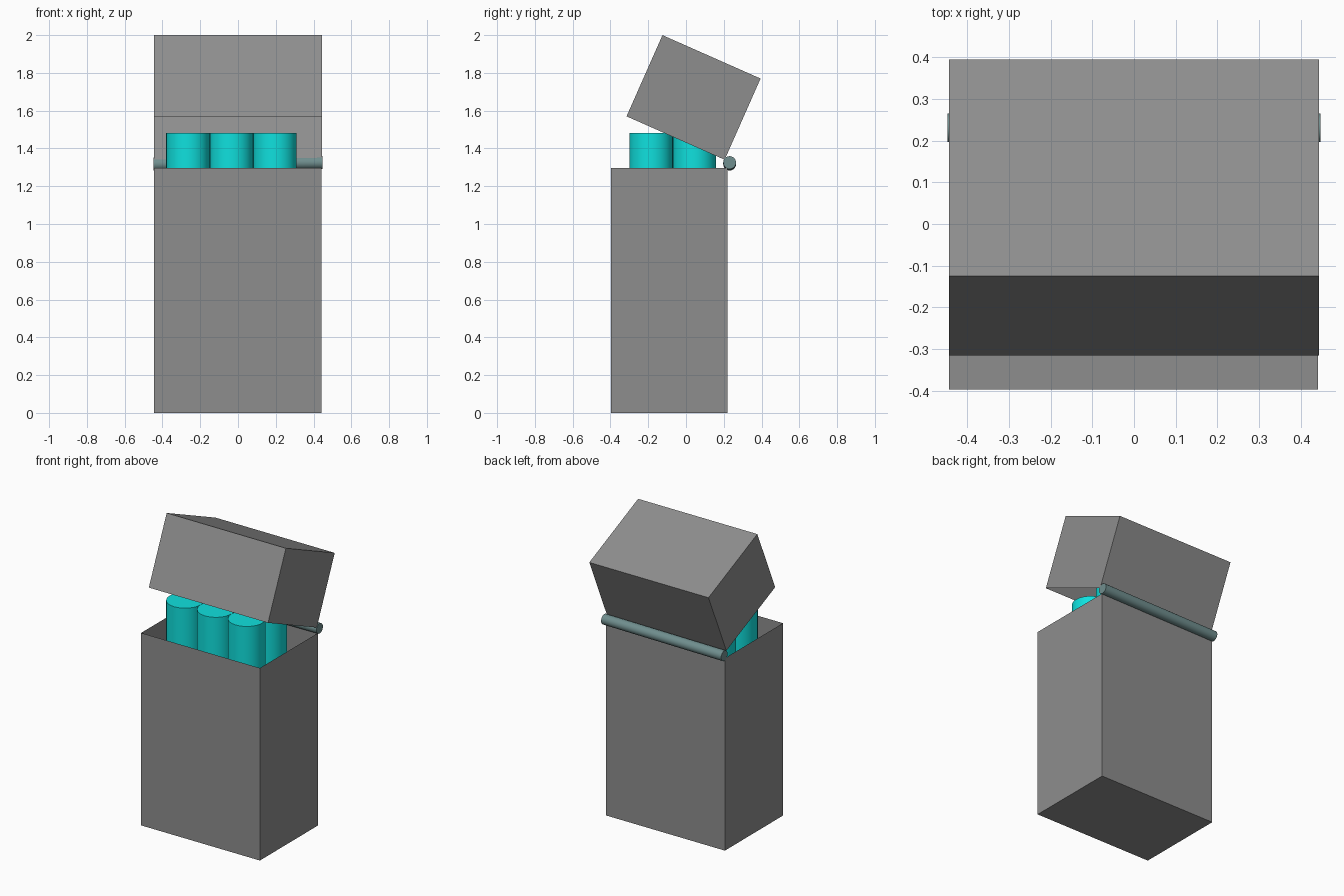
import bpy, bmesh, math
from mathutils import Matrix, Vector

if "Cube" in bpy.data.objects:
    bpy.data.objects.remove(bpy.data.objects["Cube"])


def material(name, rgb):
    m = bpy.data.materials.new(name)
    m.diffuse_color = (*rgb, 1)
    m.use_nodes = True
    m.node_tree.nodes["Principled BSDF"].inputs["Base Color"].default_value = m.diffuse_color
    return m


GREY = material("card grey", (0.27, 0.27, 0.27))
CYAN = material("bright cyan", (0.005, 0.75, 0.73))
TEAL = material("dull teal", (0.16, 0.27, 0.27))


def finish(name, bm, mat, matrix=Matrix()):
    me = bpy.data.meshes.new(name)
    bm.to_mesh(me)
    bm.free()
    me.materials.append(mat)
    ob = bpy.data.objects.new(name, me)
    ob.matrix_world = matrix
    bpy.context.collection.objects.link(ob)
    return ob


def open_box(name, size, open_dir, matrix):
    """Thin-walled box with the face towards open_dir removed."""
    bm = bmesh.new()
    bmesh.ops.create_cube(bm, size=1)
    bmesh.ops.scale(bm, vec=size, verts=bm.verts)
    bm.normal_update()
    lost = [f for f in bm.faces if f.normal.z * open_dir > 0.9]
    bmesh.ops.delete(bm, geom=lost, context='FACES')
    return finish(name, bm, GREY, matrix)


def rod(name, radius, length, mat, matrix, sides=32):
    bm = bmesh.new()
    bmesh.ops.create_cone(bm, cap_ends=True, segments=sides,
                          radius1=radius, radius2=radius, depth=length)
    for f in bm.faces:
        f.smooth = len(f.verts) == 4
    for e in bm.edges:
        e.smooth = all(len(f.verts) == 4 for f in e.link_faces)
    return finish(name, bm, mat, matrix)


# Carton body, open at the top
open_box("carton_body", (0.885, 0.617, 1.296), 1,
         Matrix.Translation((-0.0015, -0.0885, 0.648)))

# Tilted lid, open underneath
tilt = math.atan2(-0.23, 0.52)
open_box("carton_lid", (0.888, 0.568, 0.47), -1,
         Matrix.Translation((0, 0.040, 1.67)) @ Matrix.Rotation(tilt, 4, 'X'))

# Hinge rod along the back edge, very slightly skewed
a, b = Vector((-0.447, 0.231, 1.317)), Vector((0.447, 0.231, 1.325))
turn = (b - a).to_track_quat('Z', 'Y').to_matrix().to_4x4()
rod("hinge_rod", 0.034, (b - a).length, TEAL,
    Matrix.Translation((a + b) / 2) @ turn)

# Two rows of three sticks standing in the carton
top, bottom = 1.483, 0.05
for r, y in enumerate((-0.185, 0.045)):
    for c, x in enumerate((-0.265, -0.035, 0.195)):
        rod(f"stick_{r + 1}_{c + 1}", 0.115, top - bottom, CYAN,
            Matrix.Translation((x, y, (top + bottom) / 2)))
